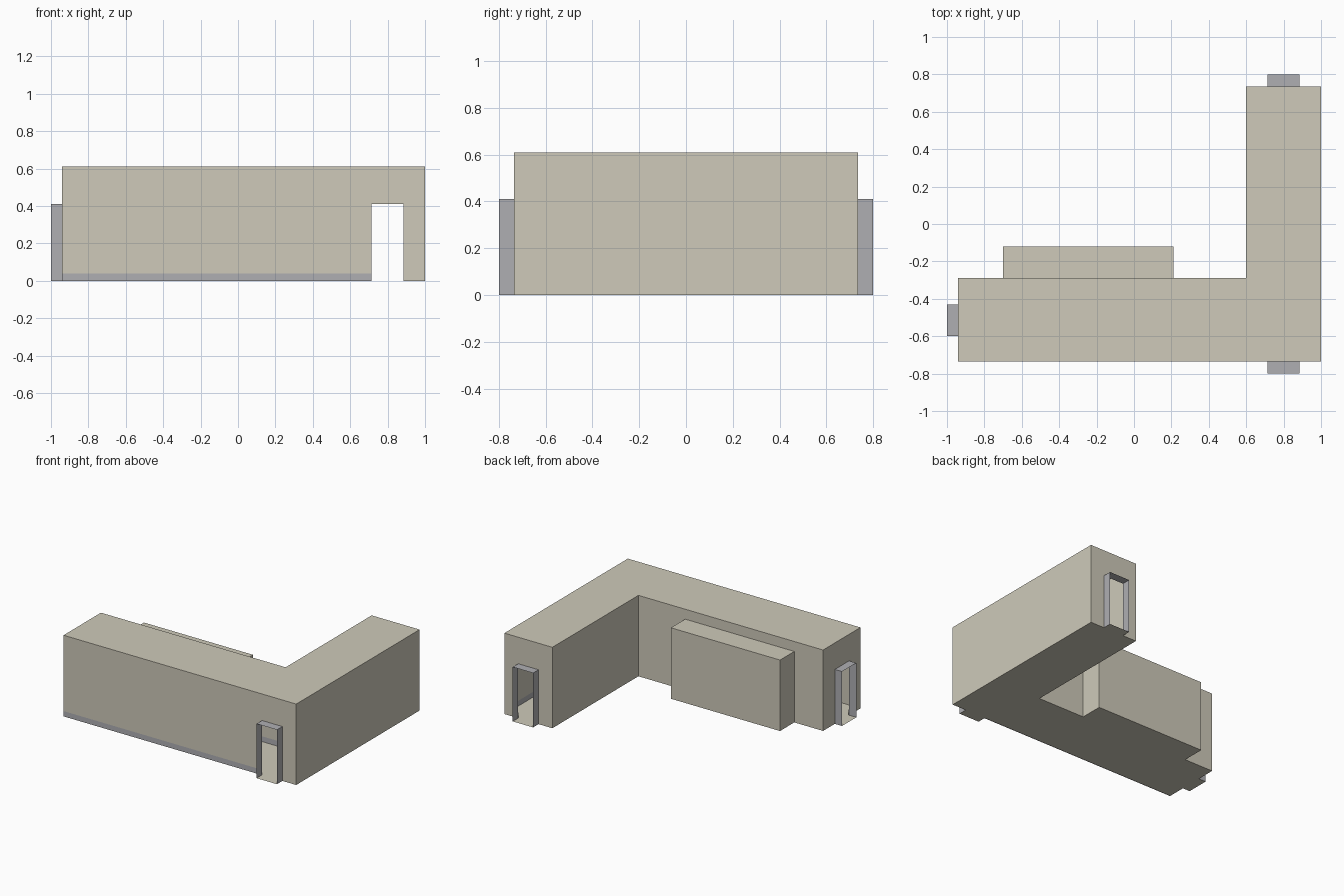
import bpy, bmesh
from mathutils import Vector as V

if "Cube" in bpy.data.objects:
    bpy.data.objects.remove(bpy.data.objects["Cube"])

H, SKIRT = 0.61, 0.04
UP = V((0, 0, 1))


def material(name, rgb):
    m = bpy.data.materials.new(name)
    m.diffuse_color = (*rgb, 1)
    m.use_nodes = True
    m.node_tree.nodes["Principled BSDF"].inputs["Base Color"].default_value = m.diffuse_color
    return m


beige = material("beige_plaster", (0.62, 0.59, 0.49))
grey = material("grey_trim", (0.43, 0.43, 0.45))


def make(name, polys, mat):
    """Build one object of thin panels from a list of polygons."""
    bm = bmesh.new()
    for poly in polys:
        bm.faces.new([bm.verts.new(p) for p in poly])
    bmesh.ops.remove_doubles(bm, verts=bm.verts, dist=1e-5)
    me = bpy.data.meshes.new(name)
    bm.to_mesh(me)
    bm.free()
    me.materials.append(mat)
    ob = bpy.data.objects.new(name, me)
    bpy.context.collection.objects.link(ob)


def panel(a, b, h):
    return [a, b, b + UP * h, a + UP * h]


# L-shaped plan, counter-clockwise from the front left corner
plan = [V((x, y, 0)) for x, y in [(-.94, -.735), (1, -.735), (1, .735),
                                  (.6, .735), (.6, -.29), (-.94, -.29)]]
# wall index: name, start and end along the wall, depth, height, closed end
openings = {
    0: ("front_doorway", 1.655, 1.825, .065, .41, False),
    2: ("back_doorway", .115, .285, .065, .41, False),
    4: ("alcove", .39, 1.30, .17, .535, True),
    5: ("left_doorway", .14, .31, .06, .41, False),
}

walls, skirting, floors = [], [], [plan[::-1]]
for i, p in enumerate(plan):
    q = plan[(i + 1) % len(plan)]
    along = (q - p).normalized()
    out = along.cross(UP)
    shift = out * (.003 if i == 0 else -.004)
    if i not in openings:
        walls.append(panel(p, q, H))
        skirting.append(panel(p + shift, q + shift, SKIRT))
        continue
    name, s, e, depth, h, closed = openings[i]
    a, b = p + along * s, p + along * e
    c, d = a + out * depth, b + out * depth
    # wall with its opening
    walls.append([p, a, a + UP * h, b + UP * h, b, q, q + UP * H, p + UP * H])
    inner = -out * .004
    skirting += [panel(p + shift, a + shift, SKIRT),
                 panel(b + inner, q + inner, SKIRT)]
    # projecting doorway or alcove shell
    shell = [panel(a, c, h), panel(d, b, h),
             [v + UP * h for v in (a, c, d, b)]]
    if closed:
        shell.append(panel(c, d, h))
        skirting.append(panel(c + inner, d + inner, SKIRT))
    make(name, shell, beige if closed else grey)
    floors.append([a, b, d, c])

make("walls", walls, beige)
make("ceiling", [[p + UP * H for p in plan]], beige)
make("floor", floors, beige)
make("skirting_boards", skirting, grey)
